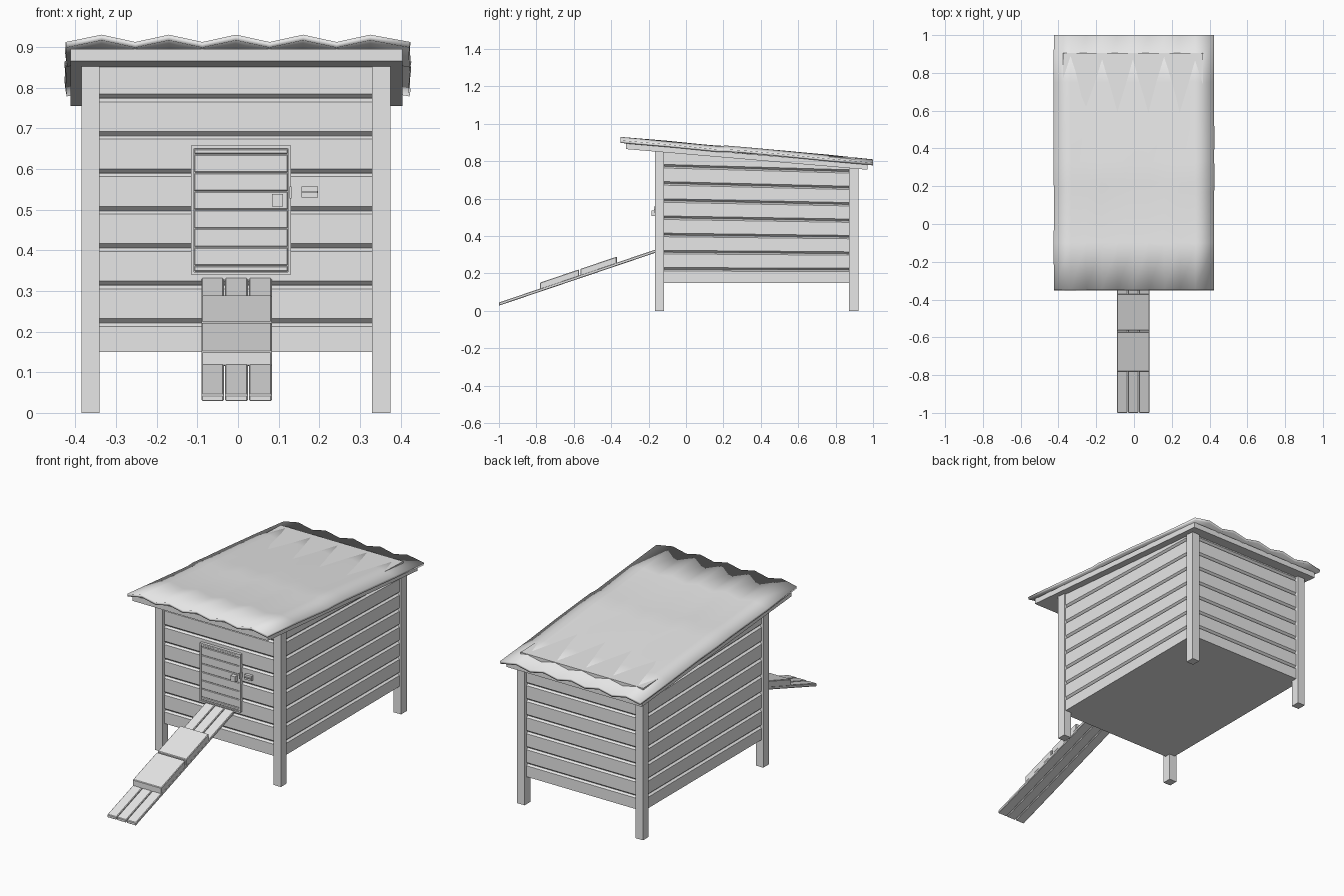
import bpy
import bmesh
import math
import random

random.seed(4)
if "Cube" in bpy.data.objects:
    bpy.data.objects.remove(bpy.data.objects["Cube"])

grey = bpy.data.materials.new("plain grey")
grey.use_nodes = True
grey.diffuse_color = (0.8, 0.8, 0.8, 1)
grey.node_tree.nodes["Principled BSDF"].inputs["Base Color"].default_value = (0.8, 0.8, 0.8, 1)


def finish(name, bm, smooth=False):
    bmesh.ops.recalc_face_normals(bm, faces=bm.faces)
    mesh = bpy.data.meshes.new(name)
    bm.to_mesh(mesh)
    bm.free()
    mesh.materials.append(grey)
    if smooth:
        mesh.shade_smooth()
        mesh.set_sharp_from_angle(angle=math.radians(30))
    obj = bpy.data.objects.new(name, mesh)
    bpy.context.collection.objects.link(obj)
    return obj


def loft(name, rings):
    """Skin closed rings of equal length and cap both ends."""
    bm = bmesh.new()
    loops = [[bm.verts.new(p) for p in ring] for ring in rings]
    n = len(loops[0])
    for a, b in zip(loops, loops[1:]):
        for i in range(n):
            j = (i + 1) % n
            bm.faces.new((a[i], a[j], b[j], b[i]))
    bm.faces.new(loops[0])
    bm.faces.new(loops[-1])
    return finish(name, bm)


def box(name, x, y, z, slope=0.0, bevel=0.0):
    """Box from ranges; slope lifts it along y, starting at its near end."""
    rise = slope * (y[1] - y[0])
    rings = [[(x[0], yy, z[0] + r), (x[1], yy, z[0] + r),
              (x[1], yy, z[1] + r), (x[0], yy, z[1] + r)]
             for yy, r in ((y[0], 0), (y[1], rise))]
    obj = loft(name, rings)
    if bevel:
        mod = obj.modifiers.new("Bevel", "BEVEL")
        mod.width = bevel
        mod.segments = 1
    return obj


CX = -0.005

# Boarded house: rectangular rings, pinched at each board joint
FLOOR = 0.15


def house_ring(inset, z):
    hx = 0.37 - inset
    back = FLOOR + (z - FLOOR) * 0.952
    y0, y1 = -0.15 + inset, 0.905 - inset
    return [(CX - hx, y0, z), (CX + hx, y0, z),
            (CX + hx, y1, back), (CX - hx, y1, back)]


rings = [house_ring(0, FLOOR)]
for i in range(7):
    z = 0.221 + 0.092 * i
    rings += [house_ring(0, z - 0.008), house_ring(0.011, z), house_ring(0.011, z + 0.001),
              house_ring(0, z + 0.011)]
rings.append(house_ring(0, 0.855))
loft("boarded_house", rings)

# Corner posts
for side, x in (("right", (-0.385, -0.34)), ("left", (0.33, 0.375))):
    box("front_post_" + side, x, (-0.166, -0.117), (0, 0.86))
    box("back_post_" + side, x, (0.872, 0.921), (0, 0.77))

# Roof board under the sheet
box("roof_board", (-0.412, 0.404), (-0.32, 0.97), (0.865, 0.895), -0.0855)

# Wavy roof sheet
bm = bmesh.new()
rows = []
for y, sag in ((-0.35, 0), (-0.1, 0), (0.17, -0.002), (0.22, 0.004),
               (0.33, 0.003), (0.5, 0.005), (0.75, 0.002), (1.0, 0)):
    row = []
    for i in range(11):
        x = -0.4175 + 0.0825 * i
        z = 0.930 - 0.0889 * (y + 0.35) + sag - (0 if i % 2 else 0.018)
        if i in (0, 10):
            x = math.copysign(0.424, x)
        if -0.3 < y < 0.95:
            x += random.uniform(-0.003, 0.003)
            z += random.uniform(-0.002, 0.002)
        row.append(bm.verts.new((x, y, z)))
    rows.append(row)
for a, b in zip(rows, rows[1:]):
    for i in range(10):
        bm.faces.new((a[i], a[i + 1], b[i + 1], b[i]))
sheet = finish("roof_sheet", bm, smooth=True)
solid = sheet.modifiers.new("Thickness", "SOLIDIFY")
solid.thickness = 0.014
solid.offset = -1

# Door frame and door slats
D0, D1 = (-0.115, 0.13), (0.34, 0.657)
T = 0.007
frame_y = (-0.166, -0.135)
box("door_frame_top", D0, frame_y, (D1[1] - T, D1[1]))
box("door_frame_bottom", D0, frame_y, (D1[0], D1[0] + T))
box("door_frame_right", (D0[0], D0[0] + T), frame_y, D1)
box("door_frame_left", (D0[1] - T, D0[1]), frame_y, D1)
box("door_backing", D0, (-0.157, -0.135), D1)
cuts = [D1[0] + T] + [0.362 + 0.0457 * i for i in range(7)] + [D1[1] - T]
for i, (a, b) in enumerate(zip(cuts, cuts[1:])):
    box(f"door_slat_{i + 1}", (D0[0] + T, D0[1] - T), (-0.162, -0.14),
        (a + 0.001, b - 0.001), bevel=0.002)

# Handle and latch
box("door_handle", (0.084, 0.111), (-0.185, -0.155), (0.508, 0.538))
box("latch_plate", (0.156, 0.197), (-0.166, -0.145), (0.53, 0.557))
box("latch_bar", (0.158, 0.195), (-0.172, -0.16), (0.541, 0.546))
box("latch_keeper", (0.127, 0.132), (-0.172, -0.145), (0.527, 0.557))

# Ramp: three long planks with thin cover boards over the middle
SLOPE = 0.338


def ramp_z(y):
    return 0.028 + SLOPE * (y + 1)


for i, x in enumerate(((-0.09, -0.035), (-0.032, 0.024), (0.027, 0.083))):
    box(f"ramp_plank_{i + 1}", x, (-1.0, -0.15), (0.028, 0.045), SLOPE, 0.003)
for i, (a, b) in enumerate(((-0.78, -0.572), (-0.565, -0.37))):
    z = ramp_z(a)
    box(f"ramp_cover_{i + 1}", (-0.09, 0.083), (a, b), (z + 0.012, z + 0.050 - 0.001), SLOPE, 0.003)
